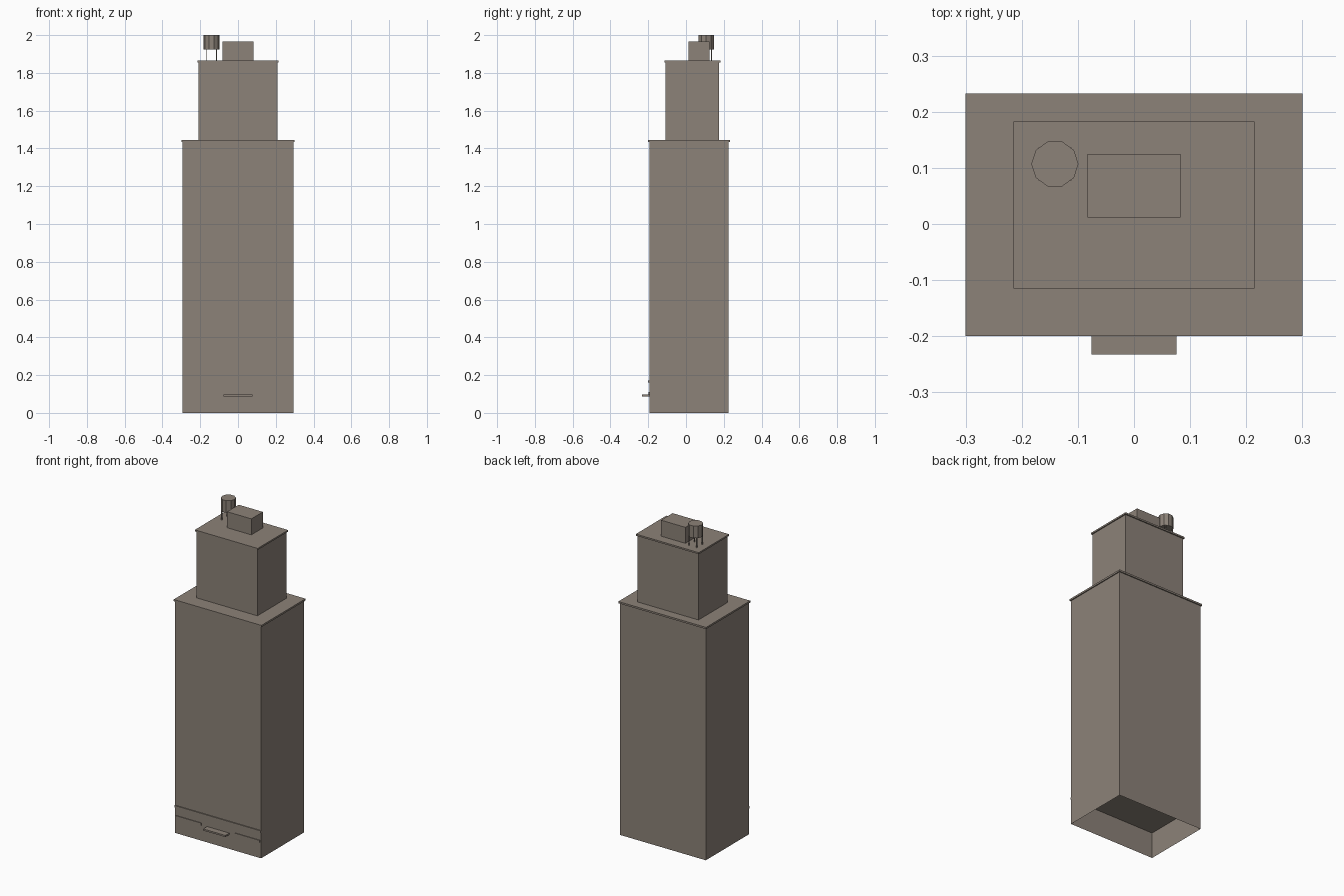
import bpy, bmesh, math

if "Cube" in bpy.data.objects:
    bpy.data.objects.remove(bpy.data.objects["Cube"])

# One flat stone colour for everything
stone = bpy.data.materials.new("warm_grey_stone")
stone.diffuse_color = (0.262, 0.223, 0.188, 1)
stone.use_nodes = True
stone.node_tree.nodes["Principled BSDF"].inputs["Base Color"].default_value = stone.diffuse_color


def finish(name, bm):
    me = bpy.data.meshes.new(name)
    bm.to_mesh(me)
    bm.free()
    me.materials.append(stone)
    ob = bpy.data.objects.new(name, me)
    bpy.context.collection.objects.link(ob)
    return ob


def box(name, x, y, z, open_bottom=False):
    """Box from (min, max) ranges on each axis."""
    bm = bmesh.new()
    bmesh.ops.create_cube(bm, size=1)
    for v in bm.verts:
        v.co = [r[0] if c < 0 else r[1] for c, r in zip(v.co, (x, y, z))]
    bm.normal_update()
    if open_bottom:
        low = [f for f in bm.faces if f.normal.z < -0.5]
        bmesh.ops.delete(bm, geom=low, context='FACES')
    return finish(name, bm)


# Hollow ground floor, main shaft and its cornice
box("ground_floor", (-0.294, 0.294), (-0.194, 0.226), (0, 0.16), True)
box("main_tower", (-0.294, 0.294), (-0.194, 0.226), (0.16, 1.434))
box("main_cornice", (-0.3, 0.3), (-0.2, 0.2325), (1.434, 1.445))

# Set-back upper tier and its cornice
box("upper_tower", (-0.209, 0.209), (-0.109, 0.176), (1.445, 1.856))
box("upper_cornice", (-0.215, 0.215), (-0.115, 0.183), (1.856, 1.866))

# Front details: belt course, shop sign bands, entrance canopy
box("belt_course", (-0.295, 0.295), (-0.2, -0.194), (0.16, 0.172))
for side, x in (("left", (-0.285, -0.115)), ("right", (0.115, 0.285))):
    box("shop_band_" + side, x, (-0.198, -0.194), (0.095, 0.11))
box("entrance_canopy", (-0.076, 0.076), (-0.2325, -0.194), (0.088, 0.098))

# Rooftop machine room
box("roof_machine_room", (-0.083, 0.083), (0.012, 0.125), (1.866, 1.965))

# Ten-sided water tank on four thin legs
TX, TY = -0.141, 0.107
bm = bmesh.new()
bmesh.ops.create_cone(bm, cap_ends=True, segments=10, radius1=0.042,
                      radius2=0.042, depth=0.075)
# put a corner of the polygon on the x axis
ang = min((math.atan2(v.co.y, v.co.x) for v in bm.verts), key=abs)
for v in bm.verts:
    a = math.atan2(v.co.y, v.co.x) - ang
    v.co = (TX + 0.042 * math.cos(a), TY + 0.042 * math.sin(a), v.co.z + 1.9625)
finish("water_tank", bm)
for i, (sx, sy) in enumerate([(-1, -1), (1, -1), (1, 1), (-1, 1)]):
    lx, ly = TX + sx * 0.027, TY + sy * 0.027
    box("tank_leg_%d" % (i + 1), (lx - 0.0025, lx + 0.0025),
        (ly - 0.0025, ly + 0.0025), (1.866, 1.925))
